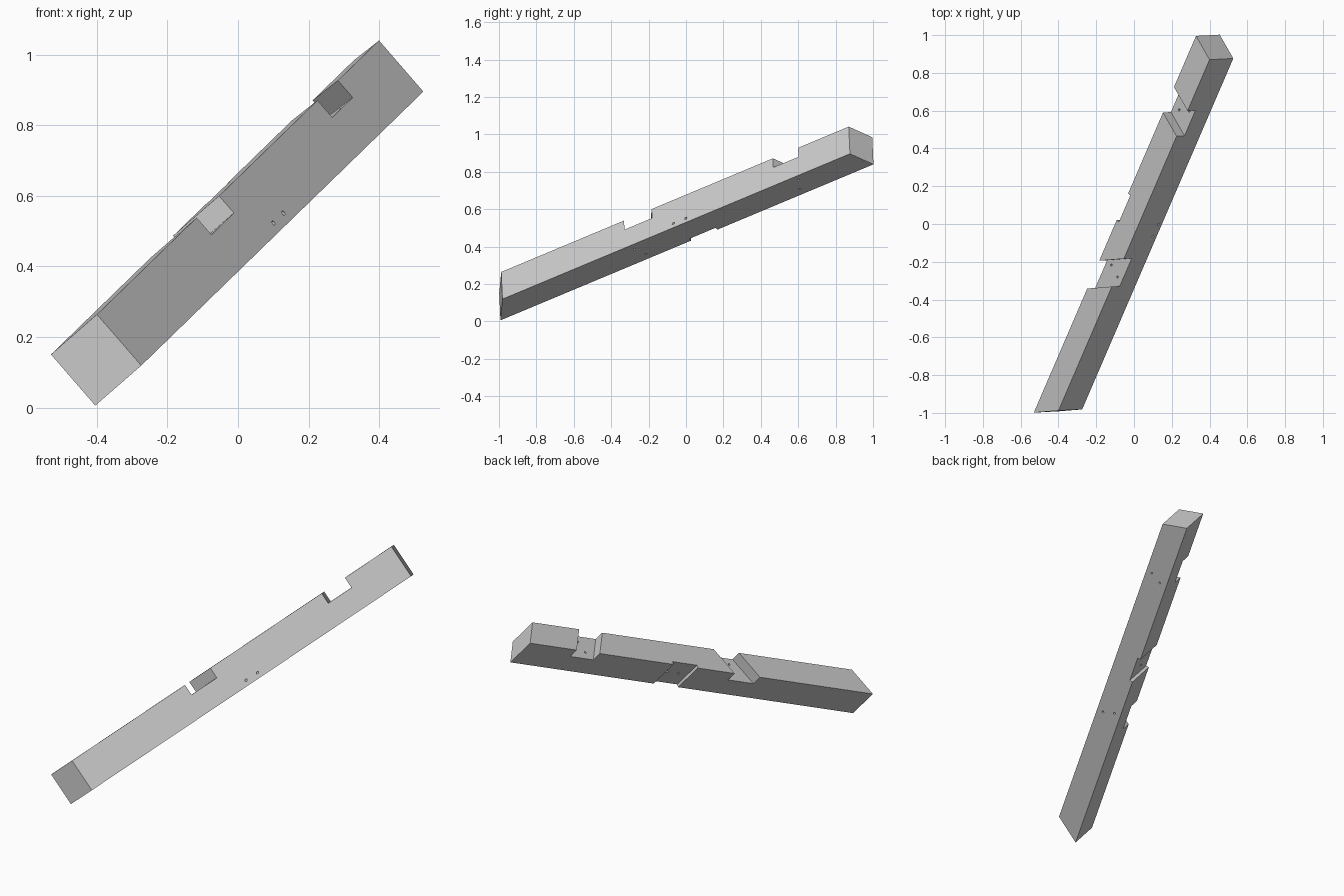
import bpy, bmesh
from mathutils import Matrix, Vector

if "Cube" in bpy.data.objects:
    bpy.data.objects.remove(bpy.data.objects["Cube"], do_unlink=True)

# Beam frame: local x runs along the beam, y across its height, z through its thickness
along = Vector((0.80, 1.858, 0.777)).normalized()
across = Vector((0.65, 0.026, -0.757))
across = (across - along * across.dot(along)).normalized()
through = along.cross(across)
frame = Matrix((along, across, through)).transposed().to_4x4()
frame.translation = (-0.40, -0.988, 0.264)

HEIGHT, THICK, LENGTH = 0.192, 0.143, 2.167
FRONT_SLOPE, BACK_SLOPE = -0.098 / THICK, 0.061 / THICK

wood = bpy.data.materials.new("light grey")
wood.use_nodes = True
grey = (0.6, 0.6, 0.6, 1)
wood.diffuse_color = grey
wood.node_tree.nodes["Principled BSDF"].inputs["Base Color"].default_value = grey


def add_object(name, bm):
    bmesh.ops.recalc_face_normals(bm, faces=bm.faces)
    mesh = bpy.data.meshes.new(name)
    bm.to_mesh(mesh)
    bm.free()
    mesh.materials.append(wood)
    obj = bpy.data.objects.new(name, mesh)
    bpy.context.collection.objects.link(obj)
    obj.matrix_world = frame
    return obj


def prism(name, start, end, slopes, height, thick):
    """Block whose two ends are mitred through the thickness."""
    bm = bmesh.new()
    (y0, y1), (z0, z1) = height, thick
    profile = [(start + slopes[0] * z0, z0), (end + slopes[1] * z0, z0),
               (end + slopes[1] * z1, z1), (start + slopes[0] * z1, z1)]
    face = bm.faces.new([bm.verts.new((x, y0, z)) for x, z in profile])
    grown = bmesh.ops.extrude_face_region(bm, geom=[face])["geom"]
    verts = [v for v in grown if isinstance(v, bmesh.types.BMVert)]
    bmesh.ops.translate(bm, vec=(0, y1 - y0, 0), verts=verts)
    return add_object(name, bm)


def drill(name, a, b):
    """Slim round cutter running from a to b."""
    a, b = Vector(a), Vector(b)
    bm = bmesh.new()
    spin = (b - a).to_track_quat('Z', 'Y').to_matrix().to_4x4()
    bmesh.ops.create_cone(bm, cap_ends=True, segments=12, radius1=0.006, radius2=0.006,
                          depth=(b - a).length * 1.3,
                          matrix=Matrix.Translation((a + b) / 2) @ spin)
    return add_object(name, bm)


beam = prism("beam", 0, LENGTH, (FRONT_SLOPE, BACK_SLOPE), (0, HEIGHT), (0, THICK))

# Angled lap notches in the upper face, each parallel to the nearest end
NOTCH = (-0.1, HEIGHT / 3)
WIDE = (-0.05, THICK + 0.05)
cutters = [
    prism("front_notch_cutter", 0.766, 0.938, (FRONT_SLOPE,) * 2, NOTCH, WIDE),
    prism("back_notch_cutter", 1.694, 1.851, (BACK_SLOPE,) * 2, NOTCH, WIDE),
    # Shallow square housing across the rear face
    prism("housing_cutter", 1.09, 1.255, (0, 0), (-0.05, HEIGHT + 0.05),
          (THICK - 0.018, THICK + 0.05)),
]

# Fixing holes through the notch floors, then slanted ones through the housing
for x, z in [(0.80, 0.038), (0.833, 0.105), (1.795, 0.10), (1.826, 0.036)]:
    cutters.append(drill("notch_hole_cutter", (x, HEIGHT / 3, z), (x, HEIGHT, z)))
for x in (1.067, 1.144):
    cutters.append(drill("housing_hole_cutter", (x, 0.163, 0), (x + 0.082, 0.096, THICK - 0.018)))

for cutter in cutters:
    cutter.hide_render = True
    cutter.hide_set(True)
    mod = beam.modifiers.new(cutter.name, 'BOOLEAN')
    mod.operation = 'DIFFERENCE'
    mod.solver = 'EXACT'
    mod.object = cutter

# Apply the cuts and drop the cutters
bpy.context.view_layer.update()
bpy.context.view_layer.objects.active = beam
for mod in list(beam.modifiers):
    bpy.ops.object.modifier_apply(modifier=mod.name)
for cutter in cutters:
    bpy.data.objects.remove(cutter, do_unlink=True)
